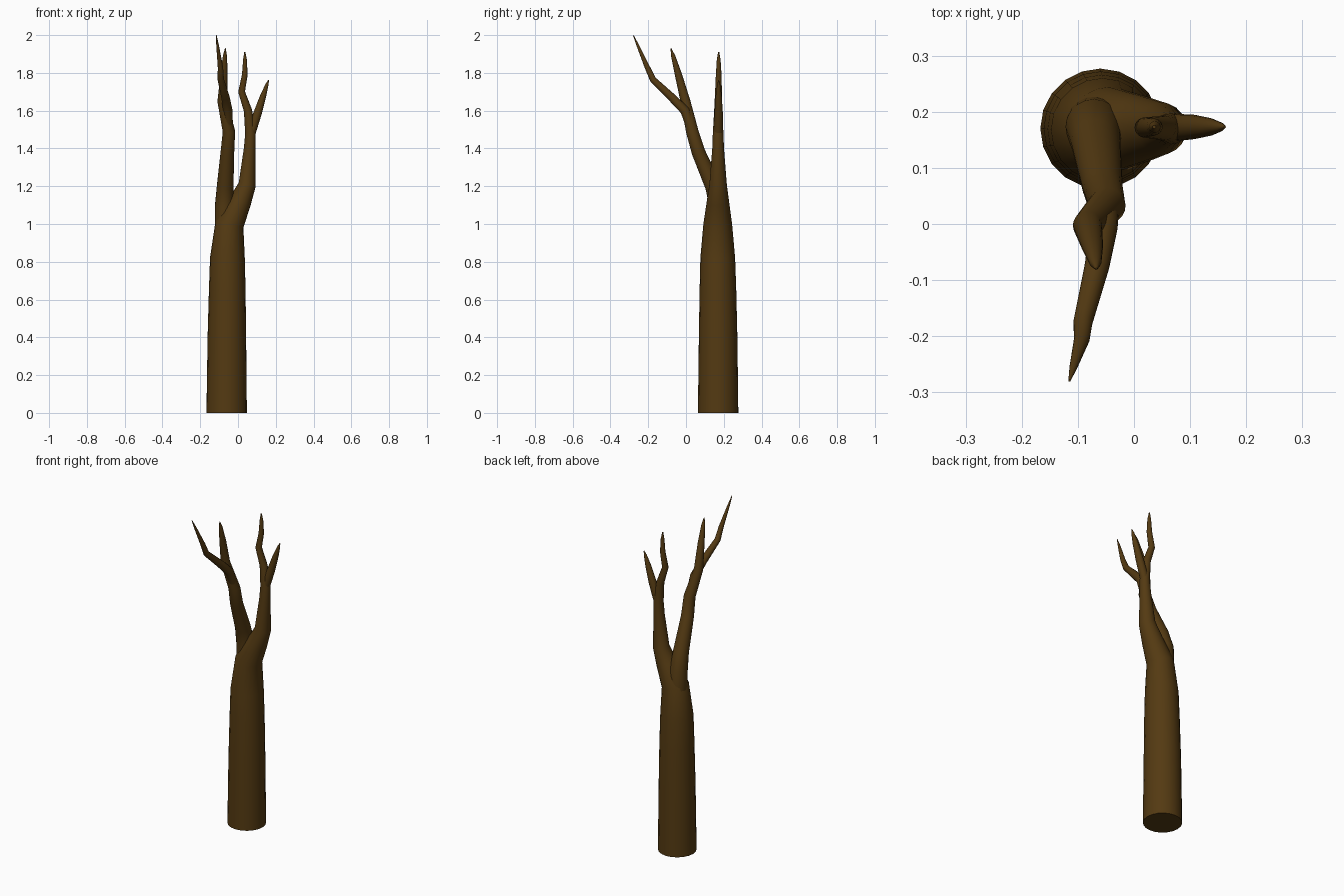
import bpy, bmesh, math
from mathutils import Vector

bark = bpy.data.materials.new("dark_bark")
bark.diffuse_color = (0.088, 0.042, 0.006, 1)

SIDES = 20


def limb(name, pts):
    """Tapered round tube through (x, y, z, radius) points, closed at both ends."""
    c = [Vector(p[:3]) for p in pts]
    bm = bmesh.new()
    rings = []
    for i, p in enumerate(pts):
        # ring lies across the average of the neighbouring directions
        d = Vector((0, 0, 0))
        if i > 0:
            d += (c[i] - c[i - 1]).normalized()
        if i < len(c) - 1:
            d += (c[i + 1] - c[i]).normalized()
        if p[2] == 0:
            d = Vector((0, 0, 1))
        d.normalize()
        u = Vector((0, 1, 0)).cross(d).normalized()
        v = d.cross(u)
        rings.append([bm.verts.new(c[i] + p[3] * (u * math.cos(a) + v * math.sin(a)))
                      for a in (2 * math.pi * k / SIDES for k in range(SIDES))])
    for r0, r1 in zip(rings, rings[1:]):
        for k in range(SIDES):
            n = (k + 1) % SIDES
            bm.faces.new((r0[k], r0[n], r1[n], r1[k]))
    bm.faces.new(rings[0][::-1])
    bm.faces.new(rings[-1])
    bmesh.ops.recalc_face_normals(bm, faces=bm.faces)
    me = bpy.data.meshes.new(name)
    bm.to_mesh(me)
    bm.free()
    me.materials.append(bark)
    ob = bpy.data.objects.new(name, me)
    bpy.context.collection.objects.link(ob)
    bpy.ops.object.select_all(action='DESELECT')
    ob.select_set(True)
    bpy.context.view_layer.objects.active = ob
    bpy.ops.object.shade_smooth_by_angle(angle=math.radians(50))
    return ob


# Trunk flowing into the right-hand branch
limb("trunk", [(-0.06, 0.17, 0, 0.107), (-0.059, 0.17, 0.4, 0.102), (-0.057, 0.169, 0.65, 0.097),
               (-0.056, 0.168, 0.82, 0.092), (-0.045, 0.168, 1.0, 0.076), (0.012, 0.169, 1.12, 0.059),
               (0.049, 0.17, 1.21, 0.046), (0.062, 0.17, 1.4, 0.031), (0.066, 0.17, 1.48, 0.028),
               (0.053, 0.171, 1.6, 0.022), (0.019, 0.172, 1.70, 0.018), (0.036, 0.173, 1.79, 0.015),
               (0.037, 0.173, 1.87, 0.01), (0.036, 0.173, 1.91, 0.003)])

# Outer twig of the right-hand branch
limb("right_twig", [(0.06, 0.17, 1.45, 0.023), (0.078, 0.172, 1.51, 0.024), (0.105, 0.173, 1.59, 0.022),
                    (0.134, 0.173, 1.68, 0.016), (0.154, 0.173, 1.74, 0.008), (0.162, 0.173, 1.762, 0.002)])

# Forward-leaning branch
limb("front_branch", [(-0.066, 0.175, 0.97, 0.056), (-0.072, 0.173, 1.1, 0.05), (-0.068, 0.145, 1.2, 0.044),
                      (-0.056, 0.066, 1.38, 0.036), (-0.048, 0.033, 1.49, 0.033), (-0.083, -0.003, 1.65, 0.026),
                      (-0.074, -0.04, 1.79, 0.019), (-0.069, -0.068, 1.89, 0.011), (-0.067, -0.08, 1.93, 0.002)])

# Farthest forward twig
limb("front_twig", [(-0.05, 0.035, 1.48, 0.024), (-0.054, -0.005, 1.6, 0.025), (-0.066, -0.075, 1.67, 0.022),
                    (-0.091, -0.175, 1.765, 0.017), (-0.093, -0.205, 1.83, 0.014),
                    (-0.108, -0.255, 1.945, 0.007), (-0.115, -0.279, 1.999, 0.002)])
